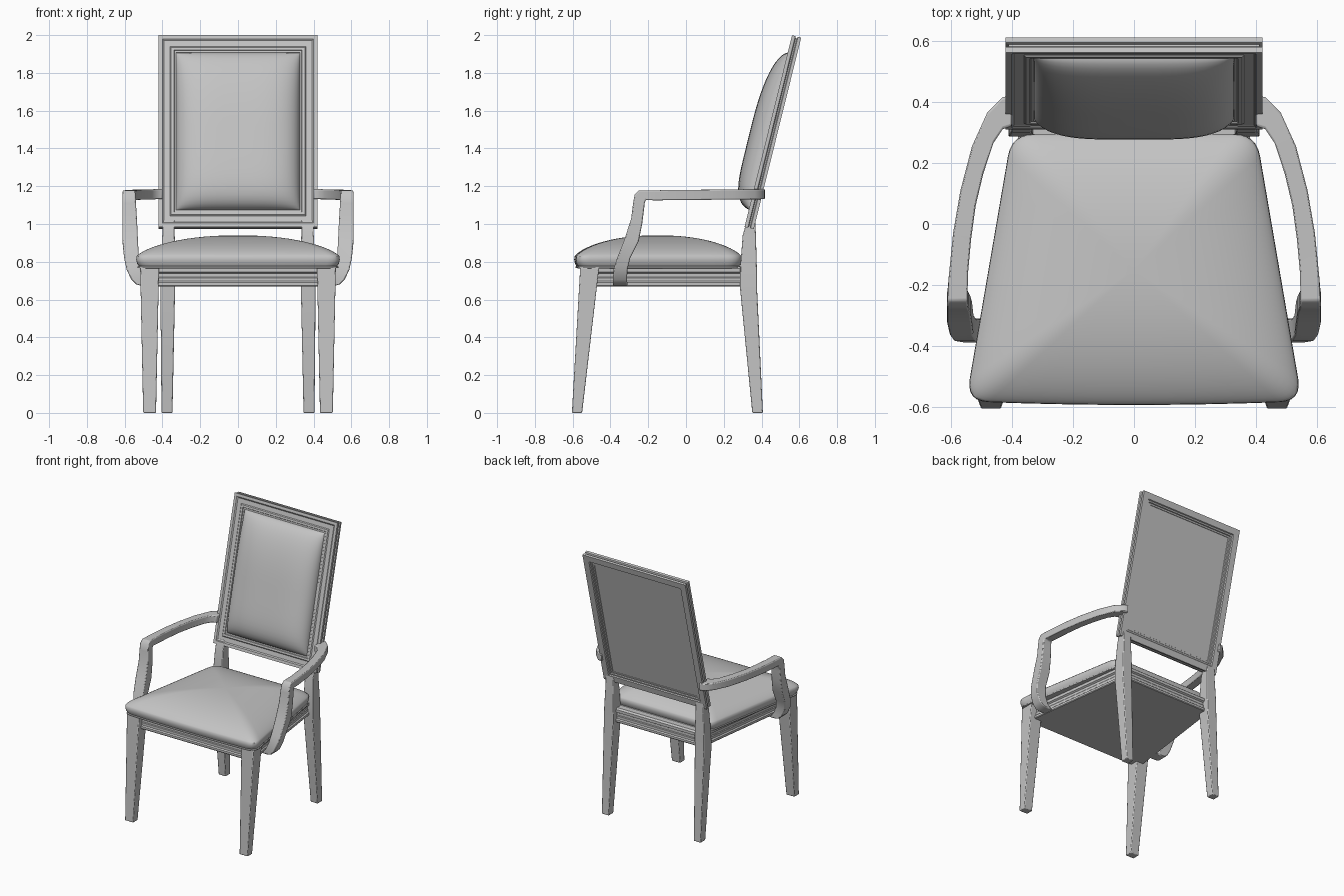
import bpy, bmesh, math
from mathutils import Vector

cube = bpy.data.objects.get("Cube")
if cube:
    bpy.data.objects.remove(cube)

grey = bpy.data.materials.new("plain_grey")
grey.use_nodes = True
COLOUR = (0.55, 0.55, 0.55, 1)
grey.diffuse_color = COLOUR
grey.node_tree.nodes["Principled BSDF"].inputs["Base Color"].default_value = COLOUR

LEAN = -0.243                      # backrest tilt
BACK_ORIGIN = (0, 0.31, 0.985)


def loft(name, rings, closed=False, bevel=0.0, angle=30):
    """Skin a list of equal rings; cap the ends unless the rings close on themselves."""
    bm = bmesh.new()
    loops = [[bm.verts.new(p) for p in ring] for ring in rings]
    n = len(loops[0])
    pairs = list(zip(loops, loops[1:]))
    if closed:
        pairs.append((loops[-1], loops[0]))
    else:
        bm.faces.new(loops[0])
        bm.faces.new(loops[-1])
    for a, b in pairs:
        for i in range(n):
            j = (i + 1) % n
            bm.faces.new((a[i], a[j], b[j], b[i]))
    return finish(name, bm, bevel, angle)


def finish(name, bm, bevel=0.0, angle=30):
    bmesh.ops.recalc_face_normals(bm, faces=bm.faces)
    mesh = bpy.data.meshes.new(name)
    bm.to_mesh(mesh)
    bm.free()
    mesh.materials.append(grey)
    obj = bpy.data.objects.new(name, mesh)
    bpy.context.collection.objects.link(obj)
    if bevel:
        mod = obj.modifiers.new("soft_edges", "BEVEL")
        mod.width, mod.segments = bevel, 2
        mod.limit_method, mod.angle_limit = "ANGLE", math.radians(45)
    bpy.ops.object.select_all(action="DESELECT")
    obj.select_set(True)
    bpy.context.view_layer.objects.active = obj
    bpy.ops.object.shade_smooth_by_angle(angle=math.radians(angle))
    return obj


def pair(name, rings, **options):
    """Build the left part and its mirror on the right."""
    for side, s in (("left", 1), ("right", -1)):
        loft(side + "_" + name, [[(s * x, y, z) for x, y, z in r] for r in rings], **options)


def box_ring(cx, cy, hx, hy, z):
    return [(cx + sx * hx, cy + sy * hy, z) for sx, sy in ((-1, -1), (1, -1), (1, 1), (-1, 1))]


def lean_back(obj):
    obj.location = BACK_ORIGIN
    obj.rotation_euler = (LEAN, 0, 0)


# Legs
pair("front_leg", [box_ring(.468, -.577, .034, .027, 0),
                   box_ring(.468, -.51, .05, .05, .77)], bevel=.005)
pair("back_leg", [box_ring(.376, .379, .029, .028, 0),
                  box_ring(.372, .331, .039, .045, .66),
                  box_ring(.37, .331, .039, .044, .77),
                  box_ring(.368, .335, .033, .035, .94),
                  box_ring(.368, .345, .033, .022, 1.02)], bevel=.005)

# Moulded apron under the seat
apron = []
for out, z in ((.008, .67), (.012, .675), (.012, .69), (.004, .697), (.004, .715),
               (0, .72), (0, .738), (.012, .745), (.012, .765), (0, .775)):
    f, b = .475 + out, .36 + out
    apron.append([(-f, -.52 - out, z), (f, -.52 - out, z), (b, .33 + out, z), (-b, .33 + out, z)])
loft("seat_apron", apron)


# Domed seat cushion on a rounded tapering outline
def seat_outline():
    corners = [Vector(c) for c in ((-.55, -.58), (.55, -.58), (.4, .295), (-.4, .295))]
    pts = []
    for i, c in enumerate(corners):
        p, n = corners[i - 1], corners[(i + 1) % 4]
        a = c + (p - c).normalized() * .075
        b = c + (n - c).normalized() * .075
        for k in range(7):
            t = k / 6
            pts.append(a * (1 - t) ** 2 + c * 2 * t * (1 - t) + b * t * t)
        end = n + (c - n).normalized() * .075
        pts += [b.lerp(end, k / 8) for k in range(1, 8)]
    for p in pts:
        if p.y < -.55:                       # gentle bow along the front
            p.y -= .012 * (1 - (p.x / .55) ** 2)
    return pts


outline = seat_outline()
levels = [(.955, .765), (.985, .768), (.985, .774), (.975, .778), (.99, .79), (1, .81)]
for k in range(1, 18):
    s = math.cos(k / 18 * math.pi / 2)
    levels.append((s, .825 + .115 * (1 - s ** 2.2) ** .7))
levels.append((.02, .94))
loft("seat_cushion", [[(p.x * s, (p.y + .15) * s - .15, z) for p in outline]
                      for s, z in levels], angle=40)

# Picture frame back: one moulding profile mitred around a rectangle
HALF, TALL = .42, 1.045
profile = [(0, 0), (0, .018), (.01, .022), (.01, .029), (0, .033), (0, .05),
           (.045, .05), (.05, .043), (.06, .043), (.064, .037), (.075, .037), (.08, .028),
           (.092, .014), (.085, .012), (.08, 0), (.066, 0), (.06, .006), (.028, .006), (.02, 0)]
frame = [[(sx * (HALF - i), d, TALL - i if up else i) for i, d in profile]
         for sx, up in ((-1, 0), (1, 0), (1, 1), (-1, 1))]
lean_back(loft("back_frame", frame, closed=True))

# Flat panel closing the rear of the frame
inset = .075
panel = [[(sx * (HALF - inset), d, TALL - inset if up else inset)
          for sx, up in ((-1, 0), (1, 0), (1, 1), (-1, 1))] for d in (.014, .034)]
lean_back(loft("back_panel", panel))

# Padded pillow on the front of the back, fuller towards the bottom
bm = bmesh.new()
N = 28
grid = []
for r in range(N + 1):
    row = []
    for c in range(N + 1):
        u = math.sin((c / N - .5) * math.pi)
        v = math.sin((r / N - .5) * math.pi)
        rise_u = max(0, 1 - abs(u) ** 4) ** .5
        rise_v = max(0, 1 - abs(v) ** (2.5 if v > 0 else 6)) ** .5
        row.append(bm.verts.new((.328 * u, .012 - .106 * rise_u * rise_v, .5225 + .43 * v)))
    grid.append(row)
for r in range(N):
    for c in range(N):
        bm.faces.new((grid[r][c], grid[r][c + 1], grid[r + 1][c + 1], grid[r + 1][c]))
pillow = finish("back_cushion", bm, angle=60)
lean_back(pillow)

# Thin piping around the pillow
cord = [(.083, .004), (.083, .014), (.093, .014), (.093, .004)]
piping = [[(sx * (HALF - i), d, TALL - i if up else i) for i, d in cord]
          for sx, up in ((-1, 0), (1, 0), (1, 1), (-1, 1))]
lean_back(loft("back_piping", piping, closed=True))

# Arms: bowed rail from the back frame, then the curved post down to the apron
arm = []
for xo, yo, xi, yi in ((.4, .42, .4, .32), (.43, .415, .43, .31), (.48, .365, .46, .265),
                       (.53, .255, .493, .165), (.568, .11, .518, .06),
                       (.592, -.03, .533, -.05), (.606, -.17, .543, -.16)):
    z = 1.18 + .01 * yo
    arm.append([(xo, yo, z), (xo, yo, z - .053), (xi, yi, z - .053), (xi, yi, z)])
for xo, xi, (fy, fz), (by, bz) in (
        (.61, .545, (-.25, 1.178), (-.212, 1.128)),
        (.612, .542, (-.272, 1.155), (-.218, 1.115)),
        (.612, .54, (-.28, 1.11), (-.222, 1.08)),
        (.612, .535, (-.29, 1.03), (-.232, 1.0)),
        (.612, .53, (-.325, .92), (-.25, .91)),
        (.603, .525, (-.365, .82), (-.295, .82)),
        (.59, .515, (-.383, .76), (-.31, .76)),
        (.565, .49, (-.387, .705), (-.312, .705)),
        (.54, .47, (-.387, .68), (-.31, .68)),
        (.505, .45, (-.386, .672), (-.31, .672))):
    arm.append([(xo, fy, fz), (xo, by, bz), (xi, by, bz), (xi, fy, fz)])
pair("arm", arm, bevel=.006, angle=40)
